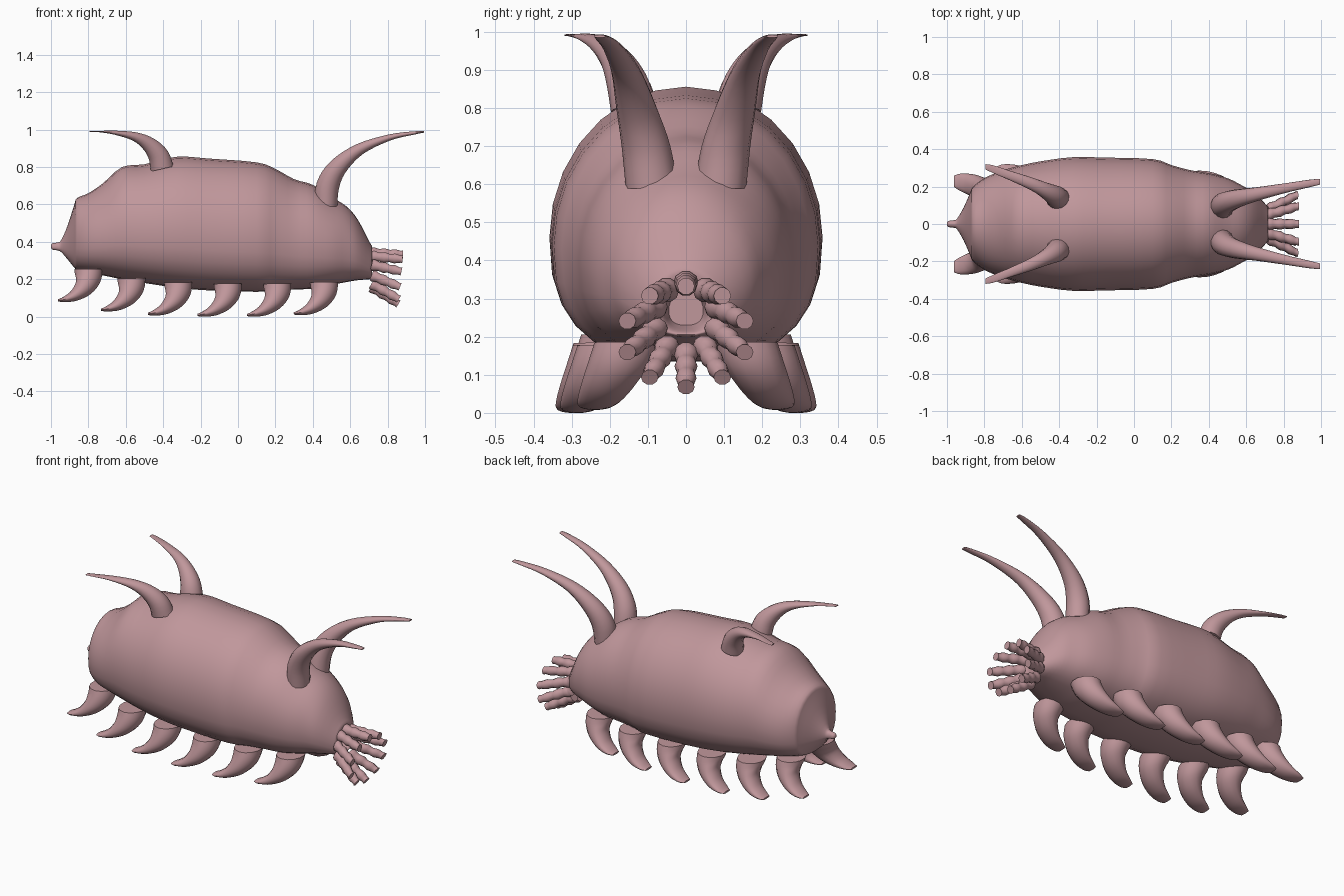
import bpy, bmesh, math
from mathutils import Vector

cube = bpy.data.objects.get("Cube")
if cube:
    bpy.data.objects.remove(cube, do_unlink=True)

skin = bpy.data.materials.new("dusty_pink_skin")
skin.use_nodes = True
PINK = (0.53, 0.31, 0.33, 1)
skin.diffuse_color = PINK
bsdf = next(n for n in skin.node_tree.nodes if n.type == 'BSDF_PRINCIPLED')
bsdf.inputs["Base Color"].default_value = PINK
bsdf.inputs["Roughness"].default_value = 0.7


def resample(rows, steps):
    """Catmull-Rom smoothing of rows of numbers."""
    out = []
    for i in range(len(rows) - 1):
        a, b, c, d = (rows[max(0, min(len(rows) - 1, i + k))] for k in (-1, 0, 1, 2))
        for s in range(steps):
            t = s / steps
            out.append([q + 0.5 * t * (r - p + t * (2 * p - 5 * q + 4 * r - w
                        + t * (3 * (q - r) + w - p)))
                        for p, q, r, w in zip(a, b, c, d)])
    out.append(list(rows[-1]))
    return out


def loft(name, rings):
    """Skin rings of points into a capped, smooth mesh."""
    bm = bmesh.new()
    loops = [[bm.verts.new(p) for p in ring] for ring in rings]
    sides = len(loops[0])
    for lo, hi in zip(loops, loops[1:]):
        for k in range(sides):
            n = (k + 1) % sides
            bm.faces.new((lo[k], lo[n], hi[n], hi[k]))
    bm.faces.new(loops[0])
    bm.faces.new(loops[-1])
    bmesh.ops.recalc_face_normals(bm, faces=bm.faces)
    mesh = bpy.data.meshes.new(name)
    bm.to_mesh(mesh)
    bm.free()
    mesh.materials.append(skin)
    obj = bpy.data.objects.new(name, mesh)
    bpy.context.collection.objects.link(obj)
    bpy.ops.object.select_all(action='DESELECT')
    obj.select_set(True)
    bpy.context.view_layer.objects.active = obj
    bpy.ops.object.shade_smooth_by_angle(angle=math.radians(60))


def angles(sides):
    return [math.tau * k / sides for k in range(sides)]


def limb(name, rows, sides=14, steps=4, lumps=0.0):
    """Tapered limb; rows are x, y, z, radius across y, radius in the xz plane."""
    pts = resample(rows, steps)
    rings = []
    for i, (x, y, z, ru, rv) in enumerate(pts):
        p, q = pts[max(i - 1, 0)], pts[min(i + 1, len(pts) - 1)]
        k = 1 + lumps * math.sin(i * math.pi / 2)
        side = Vector((0, max(ru, 0.003) * k, 0))
        up = Vector((p[2] - q[2], 0, q[0] - p[0])).normalized() * max(rv, 0.003) * k
        rings.append([Vector((x, y, z)) + side * math.cos(a) + up * math.sin(a)
                      for a in angles(sides)])
    loft(name, rings)


def pair(name, rows):
    for side, label in ((1, "left"), (-1, "right")):
        limb(f"{name}_{label}", [(x, side * y, z, a, b) for x, y, z, a, b in rows])


def body_ring(x, top, bottom, width):
    """Round above, fuller and boxier below, widest under mid height."""
    waist = bottom + 0.44 * (top - bottom)
    ring = []
    for a in angles(28):
        c, s = math.cos(a), math.sin(a)
        power, height = (1.0, top - waist) if s >= 0 else (0.78, waist - bottom)
        ring.append(Vector((x, math.copysign(abs(c) ** power, c) * width,
                            waist + math.copysign(abs(s) ** power, s) * height)))
    return ring


# Body: x, top, bottom, half width; the last rows turn inward to form the mouth
profile = [
    (-1.0, .384, .368, .008), (-.99, .393, .358, .017), (-.965, .397, .354, .02),
    (-.945, .41, .345, .03), (-.91, .49, .305, .09), (-.875, .6, .262, .17),
    (-.86, .635, .25, .2), (-.8, .66, .235, .245), (-.72, .715, .22, .28),
    (-.62, .80, .2, .31), (-.5, .815, .18, .335), (-.33, .855, .155, .357),
    (-.15, .845, .14, .355), (.1, .825, .133, .347), (.2, .79, .14, .315),
    (.3, .735, .145, .288), (.4, .705, .15, .272), (.5, .64, .17, .245),
    (.58, .59, .185, .205), (.64, .52, .195, .17), (.7, .405, .2, .11),
    (.717, .37, .205, .085), (.7, .335, .215, .06), (.64, .32, .23, .045)]
loft("body", [body_ring(*row) for row in resample(profile, 3)])

# Long curved horns on the back
pair("front_horn", [
    (.47, .09, .59, .068, .062), (.48, .105, .70, .064, .063),
    (.535, .13, .80, .053, .051), (.65, .158, .895, .038, .032),
    (.81, .192, .958, .026, .017), (.94, .217, .982, .02, .009),
    (.995, .226, .988, .015, .004)])
pair("rear_horn", [
    (-.405, .135, .79, .062, .064), (-.425, .15, .86, .058, .057),
    (-.475, .178, .92, .046, .042), (-.55, .215, .962, .035, .025),
    (-.66, .258, .984, .026, .011), (-.75, .292, .99, .021, .003),
    (-.795, .306, .991, .014, .002)])

# Six pairs of backward-curling legs: top x, top z, top y
leg_tops = [(-.8, .255, .135), (-.57, .205, .185), (-.32, .183, .205),
            (-.055, .177, .207), (.21, .177, .195), (.46, .185, .15)]
for n, (x, z, y) in enumerate(leg_tops, 1):
    pair(f"leg_{n}", [
        (x, y, z, .09, .077), (x - .002, y + .022, z - .05, .084, .071),
        (x - .026, y + .05, z - .1, .072, .053),
        (x - .075, y + .074, z - .142, .059, .032),
        (x - .13, y + .088, z - .163, .046, .015),
        (x - .162, y + .093, z - .168, .03, .006)])

# Ring of lumpy feeding tentacles around the mouth
COUNT = 10
for k, a in enumerate(angles(COUNT), 1):
    s, c = math.sin(a), math.cos(a)
    base = Vector((.714, .082 * s, .25 + .09 * c))
    tip = Vector((.87 + .012 * c, .162 * s, .2 + .132 * c))
    rows = []
    for i in range(5):
        r = .03 - .0018 * i
        rows.append((*base.lerp(tip, i / 4), r, r))
    limb(f"tentacle_{k}", rows, sides=10, steps=3, lumps=.12)
